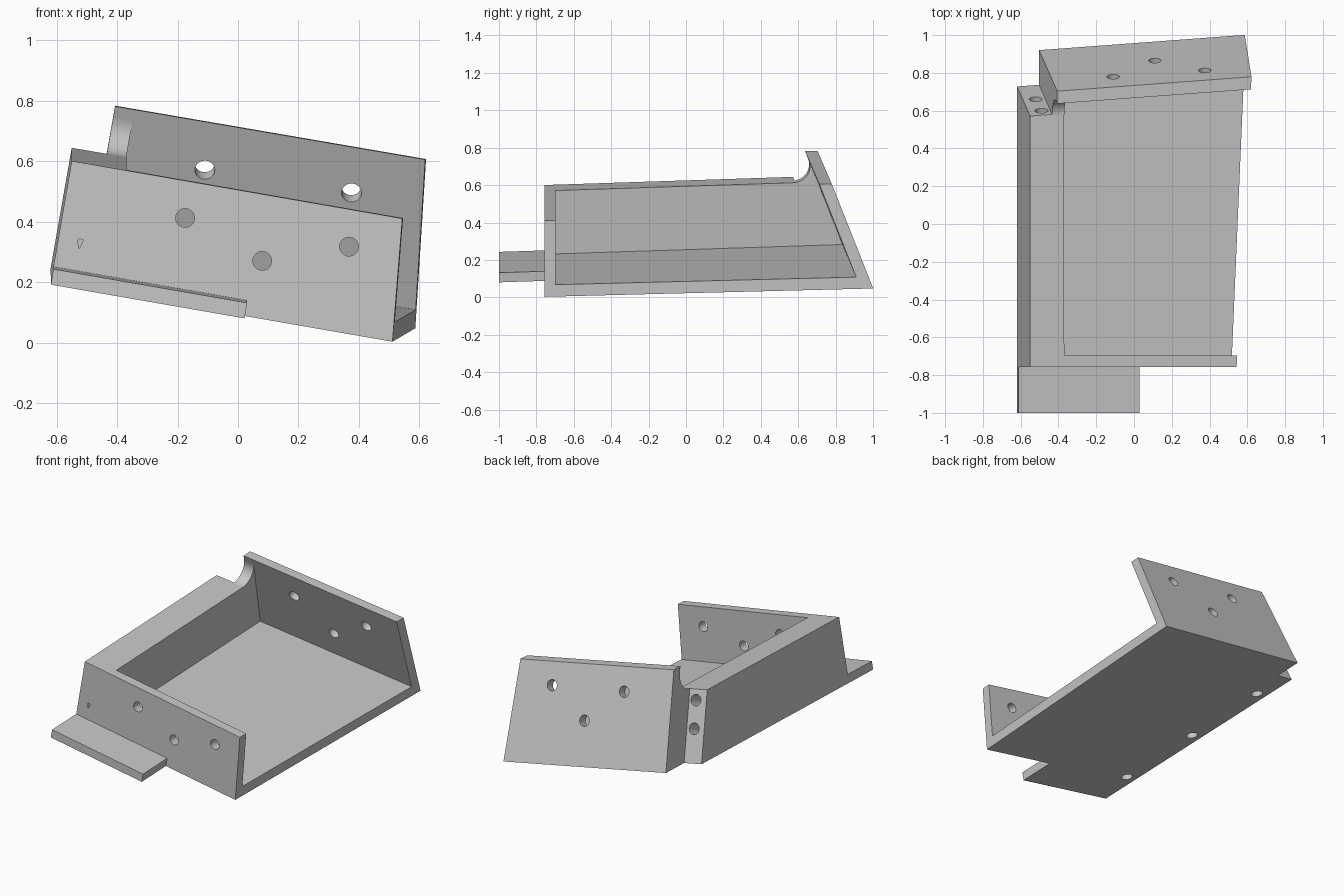
import bpy, bmesh
from mathutils import Vector

cube = bpy.data.objects.get("Cube")
if cube:
    bpy.data.objects.remove(cube, do_unlink=True)

grey = bpy.data.materials.new("plain_grey")
grey.use_nodes = True
grey.diffuse_color = (0.57, 0.57, 0.57, 1)
grey.node_tree.nodes["Principled BSDF"].inputs["Base Color"].default_value = (0.57, 0.57, 0.57, 1)

# Directions of the tilted tray; each face is a plane "normal . point = distance"
UP = Vector((0.174, -0.0328, 1))
SIDE = Vector((1, 0.0057, -0.173))
OPEN = Vector((1, -0.041, -0.08))
BACK = Vector((-0.006, 1, 0.3966))
DEPTH = Vector((0, 1, 0))
BOTTOM, LEFT, RIGHT, REAR, FRONT = 0.1165, -0.658, 0.5415, 1.0162, -0.757
FLOOR, WALL, LIP = BOTTOM + 0.064, BOTTOM + 0.413, BOTTOM + 0.573
STEP, INNER = LEFT + 0.12, LEFT + 0.186
REAR_IN, REAR_STEP, FRONT_IN = REAR - 0.067, REAR - 0.186, FRONT + 0.06


def make_object(name, bm):
    bmesh.ops.recalc_face_normals(bm, faces=bm.faces)
    mesh = bpy.data.meshes.new(name)
    bm.to_mesh(mesh)
    bm.free()
    mesh.materials.append(grey)
    obj = bpy.data.objects.new(name, mesh)
    bpy.context.collection.objects.link(obj)
    return obj


def trim(bm, normal, distance):
    geom = bm.verts[:] + bm.edges[:] + bm.faces[:]
    bmesh.ops.bisect_plane(bm, geom=geom, plane_co=normal * distance / normal.length_squared,
                           plane_no=normal, clear_outer=True)
    bmesh.ops.holes_fill(bm, edges=bm.edges[:], sides=0)


def slab_solid(name, lows, highs):
    """Block left between the low planes and the high planes."""
    bm = bmesh.new()
    bmesh.ops.create_cube(bm, size=6)
    for normal, distance in lows:
        trim(bm, -normal, -distance)
    for normal, distance in highs:
        trim(bm, normal, distance)
    return make_object(name, bm)


# Plates and walls
floor = slab_solid("floor", [(UP, BOTTOM), (SIDE, STEP), (DEPTH, FRONT_IN)],
                   [(UP, FLOOR), (OPEN, RIGHT), (BACK, REAR)])
front_plate = slab_solid("front_plate", [(UP, BOTTOM), (SIDE, LEFT), (DEPTH, FRONT)],
                         [(UP, WALL), (OPEN, RIGHT), (DEPTH, FRONT_IN)])
back_plate = slab_solid("back_plate", [(UP, FLOOR), (SIDE, STEP), (BACK, REAR_IN)],
                        [(UP, LIP), (OPEN, RIGHT), (BACK, REAR)])
side_block = slab_solid("side_block", [(UP, BOTTOM), (SIDE, LEFT), (DEPTH, FRONT_IN)],
                        [(UP, WALL), (SIDE, STEP), (BACK, REAR_STEP)])
side_web = slab_solid("side_web", [(UP, FLOOR), (SIDE, STEP), (DEPTH, FRONT_IN)],
                      [(UP, WALL), (SIDE, INNER), (BACK, REAR_IN)])
shelf = slab_solid("shelf", [(UP, BOTTOM), (SIDE, LEFT), (DEPTH, -1.0)],
                   [(UP, BOTTOM + 0.053), (SIDE, LEFT + 0.66), (DEPTH, FRONT)])

# Concave fillet between the web top and the back plate
x0 = -0.6
rear_y = REAR_IN - BACK.x * x0
z0 = (WALL - UP.x * x0 - UP.y * rear_y) / (1 - UP.y * BACK.z)
corner = Vector((x0, rear_y - BACK.z * z0, z0))
along = Vector((0, -1, UP.y)).normalized()
upward = Vector((0, -BACK.z, 1)).normalized()
reach = 0.127
bisector = (along + upward).normalized()
center = corner + bisector * reach / bisector.dot(along)
start, end = corner + along * reach - center, corner + upward * reach - center
bm = bmesh.new()
ring = [bm.verts.new(corner)]
for i in range(13):
    spoke = start.normalized().slerp(end.normalized(), i / 12)
    ring.append(bm.verts.new(center + spoke * start.length))
face = bm.faces.new(ring)
swept = bmesh.ops.extrude_face_region(bm, geom=[face])["geom"]
run = UP.cross(BACK)
run *= 0.5 / run.x
bmesh.ops.translate(bm, verts=[v for v in swept if isinstance(v, bmesh.types.BMVert)], vec=run)
if face.is_valid and any(len(e.link_faces) == 1 for e in bm.edges):
    bmesh.ops.holes_fill(bm, edges=bm.edges[:], sides=0)
bmesh.ops.recalc_face_normals(bm, faces=bm.faces)
trim(bm, -SIDE, -STEP)
trim(bm, SIDE, INNER)
make_object("corner_fillet", bm)


# Drilled holes
def drill(targets, point, axis, radius, depth):
    bpy.ops.mesh.primitive_cylinder_add(vertices=32, radius=radius, depth=2 * depth, location=point)
    cutter = bpy.context.object
    cutter.name = "hole_cutter"
    cutter.hide_render = True
    cutter.rotation_mode = 'QUATERNION'
    cutter.rotation_quaternion = axis.to_track_quat('Z', 'Y')
    for target in targets:
        mod = target.modifiers.new("hole", 'BOOLEAN')
        mod.operation, mod.solver, mod.object = 'DIFFERENCE', 'EXACT', cutter
        bpy.context.view_layer.objects.active = target
        bpy.ops.object.modifier_apply(modifier=mod.name)
    bpy.data.objects.remove(cutter, do_unlink=True)


def on_slope(x, y, distance):
    return (x, y, (distance - y - BACK.x * x) / BACK.z)


for x, z in [(-0.175, 0.412), (0.08, 0.27), (0.367, 0.317)]:
    drill([front_plate], (x, FRONT, z), DEPTH, 0.031, 0.15)
for x, y in [(-0.11, 0.78), (0.11, 0.865), (0.375, 0.813)]:
    drill([back_plate], on_slope(x, y, REAR), BACK, 0.033, 0.15)
for x, y in [(-0.49, 0.6), (-0.52, 0.66)]:
    drill([side_block], on_slope(x, y, REAR_STEP), BACK, 0.034, 0.2)
for y in (0.49, -0.114, -0.718):
    z = BOTTOM + UP.x * 0.547 - UP.y * y
    drill([side_block, front_plate], (-0.547, y, z), UP, 0.035, 0.157)

# Smooth hole walls and fillet, sharp edges elsewhere
for obj in bpy.data.objects:
    obj.select_set(obj.type == 'MESH' and grey.name in obj.data.materials)
bpy.context.view_layer.objects.active = floor
bpy.ops.object.shade_smooth_by_angle()
